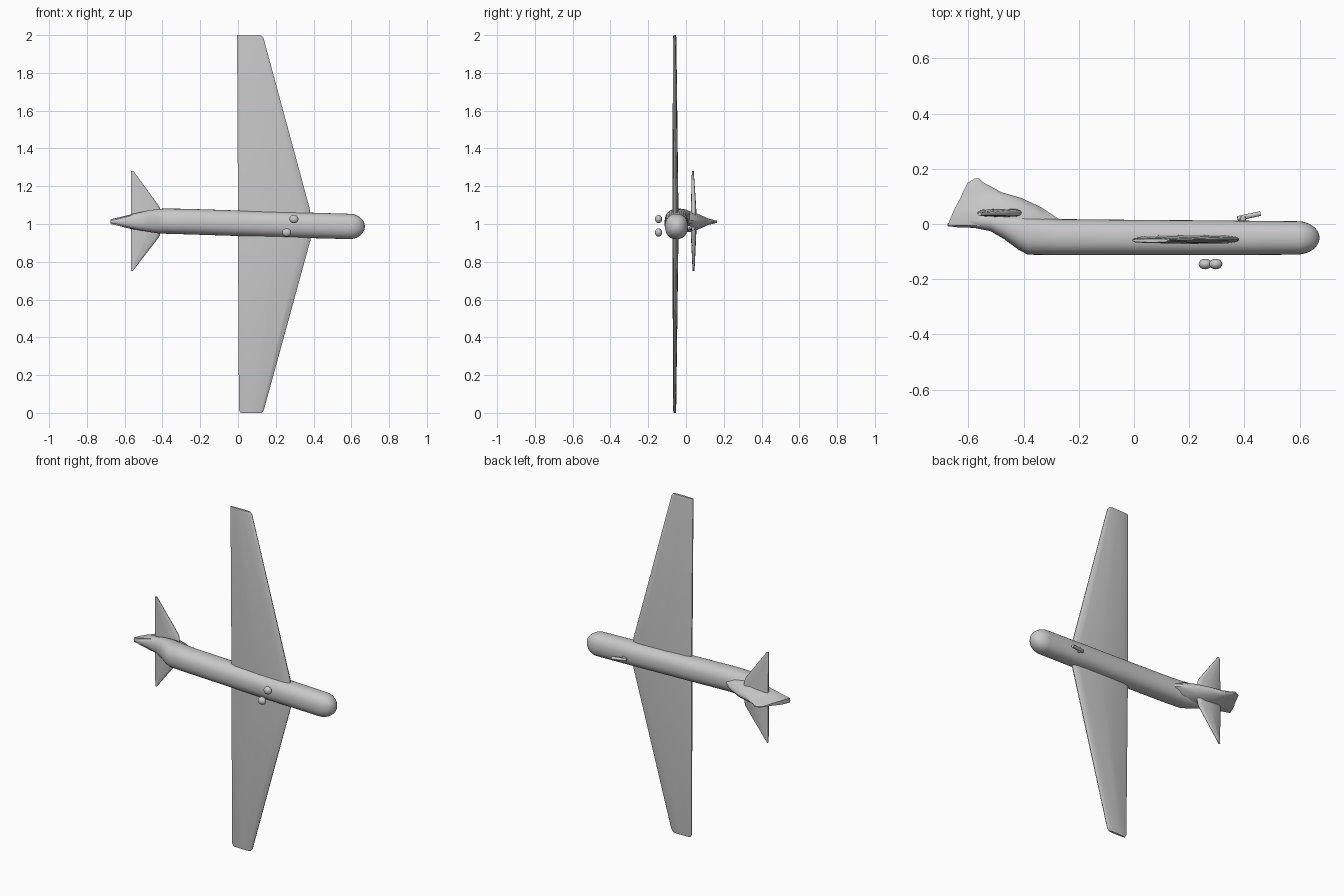
import bpy, bmesh, math
from mathutils import Vector

cube = bpy.data.objects.get("Cube")
if cube:
    bpy.data.objects.remove(cube, do_unlink=True)

grey = bpy.data.materials.new("light_grey")
grey.use_nodes = True
colour = (0.58, 0.58, 0.58, 1)
grey.diffuse_color = colour
grey.node_tree.nodes["Principled BSDF"].inputs["Base Color"].default_value = colour


def loft(name, rings, angle=40):
    """Skin a list of equal-length point rings and cap both ends."""
    bm = bmesh.new()
    rows = [[bm.verts.new(p) for p in ring] for ring in rings]
    n = len(rows[0])
    for a, b in zip(rows, rows[1:]):
        for i in range(n):
            j = (i + 1) % n
            bm.faces.new((a[i], a[j], b[j], b[i]))
    bm.faces.new(rows[0][::-1])
    bm.faces.new(rows[-1])
    bmesh.ops.recalc_face_normals(bm, faces=bm.faces)
    mesh = bpy.data.meshes.new(name)
    bm.to_mesh(mesh)
    bm.free()
    obj = bpy.data.objects.new(name, mesh)
    bpy.context.collection.objects.link(obj)
    finish(obj, angle)
    return obj


def finish(obj, angle=40):
    obj.data.materials.append(grey)
    bpy.ops.object.select_all(action='DESELECT')
    obj.select_set(True)
    bpy.context.view_layer.objects.active = obj
    bpy.ops.object.shade_smooth_by_angle(angle=math.radians(angle))


def oval(x, y0, y1, zc, width, n=32, power=0.88):
    """Slightly squared oval across the fuselage."""
    ring = []
    for i in range(n):
        t = 2 * math.pi * i / n
        c, s = math.cos(t), math.sin(t)
        ring.append((x, (y0 + y1) / 2 + (y1 - y0) / 2 * math.copysign(abs(c) ** power, c),
                     zc + width / 2 * math.copysign(abs(s) ** power, s)))
    return ring


def foil(x0, x1, z, y, thick):
    """Blunt-edged wing section between trailing edge x0 and leading edge x1."""
    shape = [(0, 0.3), (0.08, 0.75), (0.5, 1), (0.88, 0.9), (0.97, 0.6), (1, 0.15)]
    upper = [(x0 + (x1 - x0) * u, y + thick / 2 * v, z) for u, v in shape]
    lower = [(x0 + (x1 - x0) * u, y - thick / 2 * v, z) for u, v in shape]
    return upper + lower[::-1]


# Fuselage: belly sweeps up into a narrow tail point, nose is rounded
stations = [(-0.675, -0.008, 0.002, 1.012, 0.012), (-0.64, -0.012, 0.025, 1.012, 0.032),
            (-0.58, -0.014, 0.042, 1.013, 0.07), (-0.52, -0.026, 0.045, 1.014, 0.095),
            (-0.47, -0.055, 0.045, 1.015, 0.115), (-0.42, -0.092, 0.04, 1.015, 0.13),
            (-0.385, -0.111, 0.033, 1.015, 0.133), (-0.28, -0.113, 0.018, 1.013, 0.135),
            (0.0, -0.113, 0.015, 1.004, 0.135), (0.3, -0.113, 0.013, 0.995, 0.135),
            (0.59, -0.111, 0.01, 0.987, 0.134)]
rings = [oval(*s) for s in stations]
for k in range(1, 9):
    a = math.pi / 2 * k / 8.3
    r = math.cos(a)
    rings.append(oval(0.59 + 0.082 * math.sin(a), -0.05 - 0.0605 * r, -0.05 + 0.0605 * r,
                      0.987, 0.134 * r))
loft("fuselage", rings, 60)

# Main wing, one tapered span from tip to tip
loft("main_wing", [foil(0.015, 0.125, 0.0, -0.06, 0.012),
                   foil(0.005, 0.137, 0.015, -0.06, 0.016),
                   foil(0.0, 0.385, 0.92, -0.056, 0.032),
                   foil(0.0, 0.38, 1.08, -0.056, 0.032),
                   foil(-0.005, 0.135, 1.985, -0.06, 0.018),
                   foil(-0.005, 0.122, 2.0, -0.06, 0.013)])

# Tailplane with pointed tips
loft("tailplane", [foil(-0.566, -0.558, 0.75, 0.04, 0.01),
                   foil(-0.566, -0.415, 0.935, 0.04, 0.028),
                   foil(-0.566, -0.40, 1.015, 0.04, 0.032),
                   foil(-0.566, -0.415, 1.09, 0.04, 0.028),
                   foil(-0.566, -0.553, 1.28, 0.036, 0.01)])


def fin_ring(y, x0, x1, thick):
    shape = [(0, 0.25), (0.25, 0.7), (0.6, 1), (0.85, 0.7), (1, 0.15)]
    side = [(x0 + (x1 - x0) * u, y, 1.012 + thick / 2 * v) for u, v in shape]
    other = [(x, yy, 2.024 - z) for x, yy, z in side]
    return side + other[::-1]


# Swept fin, thick where it blends into the body
loft("tail_fin", [fin_ring(-0.005, -0.675, -0.24, 0.10), fin_ring(0.02, -0.665, -0.275, 0.11),
                  fin_ring(0.06, -0.648, -0.335, 0.085), fin_ring(0.095, -0.628, -0.41, 0.055),
                  fin_ring(0.115, -0.62, -0.48, 0.036), fin_ring(0.15, -0.602, -0.545, 0.018),
                  fin_ring(0.165, -0.575, -0.56, 0.01)])

# Two small pods hanging under the belly
for name, x, z in (("belly_pod_left", 0.296, 1.026), ("belly_pod_right", 0.258, 0.955)):
    bpy.ops.mesh.primitive_uv_sphere_add(segments=16, ring_count=10, radius=1,
                                         location=(x, -0.145, z))
    pod = bpy.context.object
    pod.name = name
    pod.scale = (0.024, 0.019, 0.022)
    finish(pod, 60)


def rod(name, a, b, radius):
    a, b = Vector(a), Vector(b)
    bpy.ops.mesh.primitive_cylinder_add(vertices=10, radius=radius, depth=(b - a).length,
                                        location=(a + b) / 2)
    obj = bpy.context.object
    obj.name = name
    obj.rotation_euler = (b - a).to_track_quat('Z', 'Y').to_euler()
    finish(obj)


# Small mast and probe on the back of the body
rod("mast", (0.395, 0.0, 0.98), (0.395, 0.028, 0.98), 0.012)
rod("probe", (0.375, 0.02, 0.98), (0.458, 0.038, 0.975), 0.009)
